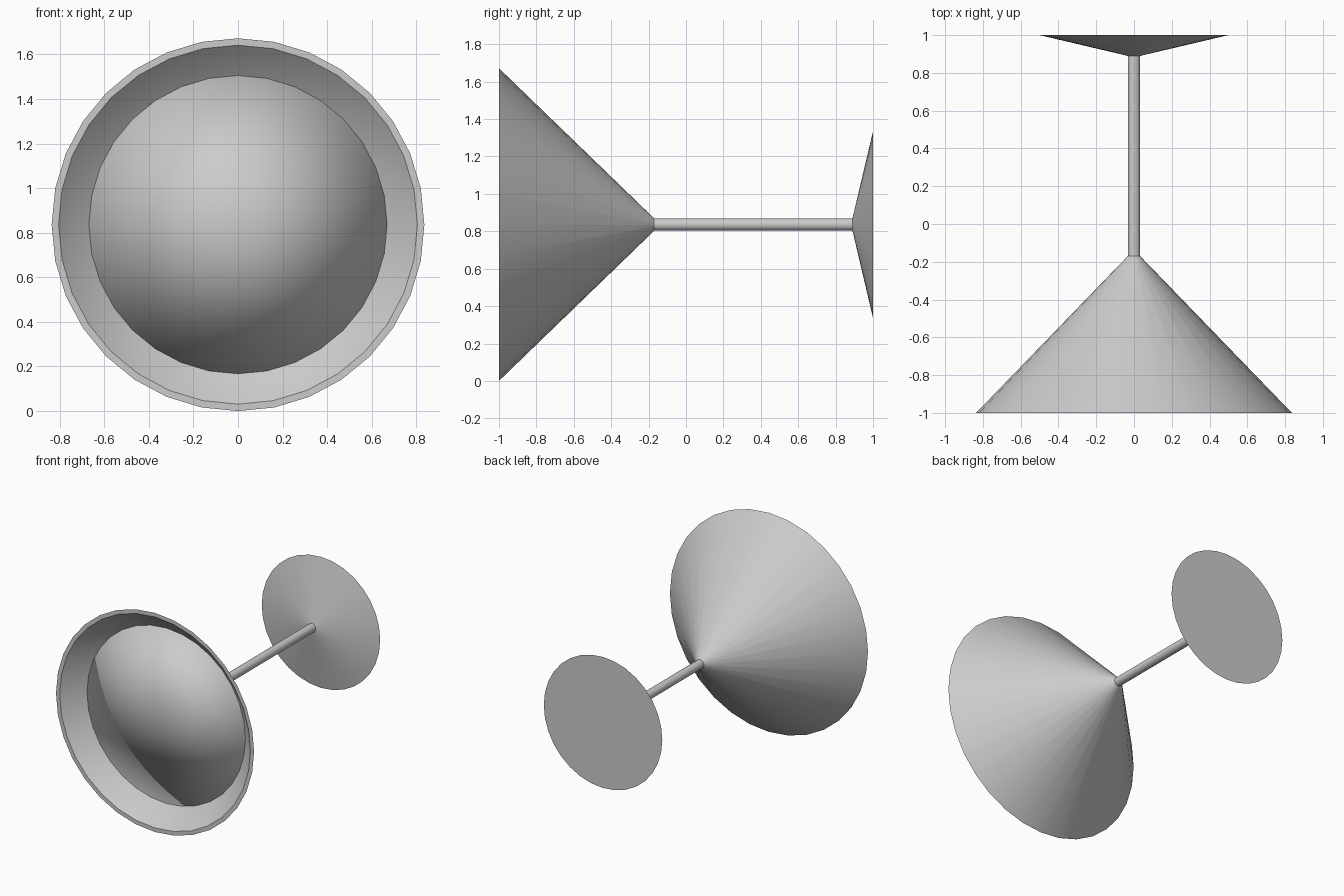
import bpy, bmesh
from math import sin, cos, pi, radians

if "Cube" in bpy.data.objects:
    bpy.data.objects.remove(bpy.data.objects["Cube"])

SEGMENTS = 32
AXIS_Z = 0.836


def lathe(name, profile, smooth_angle):
    """Spin (radius, y) points around the horizontal y axis; radius 0 is a pole."""
    bm = bmesh.new()
    rings = []
    for r, y in profile:
        if r == 0:
            rings.append([bm.verts.new((0, y, 0))] * SEGMENTS)
        else:
            rings.append([bm.verts.new((r * sin(2 * pi * i / SEGMENTS), y,
                                        r * cos(2 * pi * i / SEGMENTS)))
                          for i in range(SEGMENTS)])
    for a, b in zip(rings, rings[1:]):
        for i in range(SEGMENTS):
            j = (i + 1) % SEGMENTS
            corners = list(dict.fromkeys((a[i], a[j], b[j], b[i])))
            bm.faces.new(corners)
    bmesh.ops.recalc_face_normals(bm, faces=bm.faces)
    mesh = bpy.data.meshes.new(name)
    bm.to_mesh(mesh)
    bm.free()
    obj = bpy.data.objects.new(name, mesh)
    obj.location.z = AXIS_Z
    bpy.context.collection.objects.link(obj)
    bpy.ops.object.select_all(action='DESELECT')
    obj.select_set(True)
    bpy.context.view_layer.objects.active = obj
    if smooth_angle is None:
        bpy.ops.object.shade_smooth()
    else:
        bpy.ops.object.shade_smooth_by_angle(angle=radians(smooth_angle))
    return obj


# Cocktail glass on its side: hollow bowl, rim, stem and shallow conical foot
lathe("cocktail_glass", [
    (0, -0.20), (0.805, -1.0),          # inside of the bowl
    (0.836, -1.0), (0.033, -0.17),      # rim and outside of the bowl
    (0.033, 0.89),                      # stem
    (0.50, 1.0), (0, 1.0),              # foot
], 30)

# Drink filling the bowl to just below the rim, softly shaded all over
lathe("drink", [(0, -0.865), (0.669, -0.865), (0, -0.205)], None)
